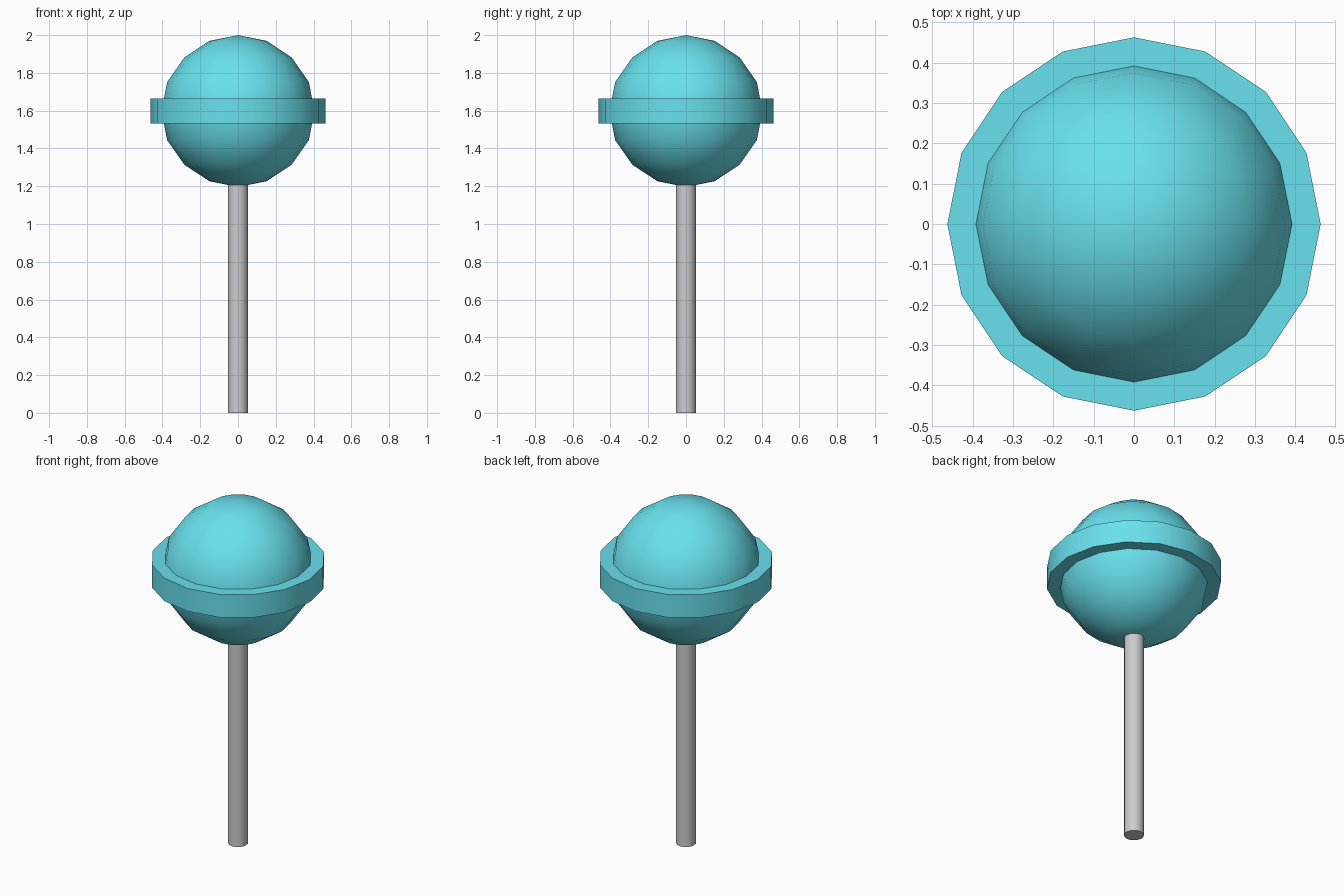
import bpy, bmesh, math

if "Cube" in bpy.data.objects:
    bpy.data.objects.remove(bpy.data.objects["Cube"])

SIDES = 16

def lathe(name, profile, sides=SIDES, color=None):
    """Spin an (r, z) profile about z; r == 0 makes a single pole vertex."""
    bm = bmesh.new()
    rings = []
    for r, z in profile:
        if r == 0:
            rings.append([bm.verts.new((0, 0, z))] * sides)
        else:
            rings.append([bm.verts.new((r * math.cos(2 * math.pi * i / sides),
                                        r * math.sin(2 * math.pi * i / sides), z))
                          for i in range(sides)])
    for a, b in zip(rings, rings[1:]):
        for i in range(sides):
            j = (i + 1) % sides
            bm.faces.new(list(dict.fromkeys((a[i], a[j], b[j], b[i]))))
    for ring in (rings[0], rings[-1]):
        if ring[0] is not ring[1]:
            bm.faces.new(ring)
    bmesh.ops.recalc_face_normals(bm, faces=bm.faces)
    mesh = bpy.data.meshes.new(name)
    bm.to_mesh(mesh)
    bm.free()
    ob = bpy.data.objects.new(name, mesh)
    bpy.context.collection.objects.link(ob)
    if color:
        mat = bpy.data.materials.new(name + "_colour")
        mat.diffuse_color = color
        mat.use_nodes = True
        mat.node_tree.nodes["Principled BSDF"].inputs["Base Color"].default_value = mat.diffuse_color
        mesh.materials.append(mat)
    bpy.ops.object.select_all(action='DESELECT')
    ob.select_set(True)
    bpy.context.view_layer.objects.active = ob
    bpy.ops.object.shade_smooth_by_angle(angle=math.radians(30))
    return ob

# Candy ball with its raised band, mirrored about the middle height
MID = 1.598
upper = [(0, 0.402), (0.153, 0.371), (0.284, 0.284), (0.375, 0.154),
         (0.392, 0.067), (0.463, 0.067)]
profile = [(r, MID + z) for r, z in upper] + [(r, MID - z) for r, z in reversed(upper)]
lathe("candy", profile, color=(0.14, 0.75, 0.85, 1))

# Stick
lathe("stick", [(0.053, 0), (0.053, 1.21)])
